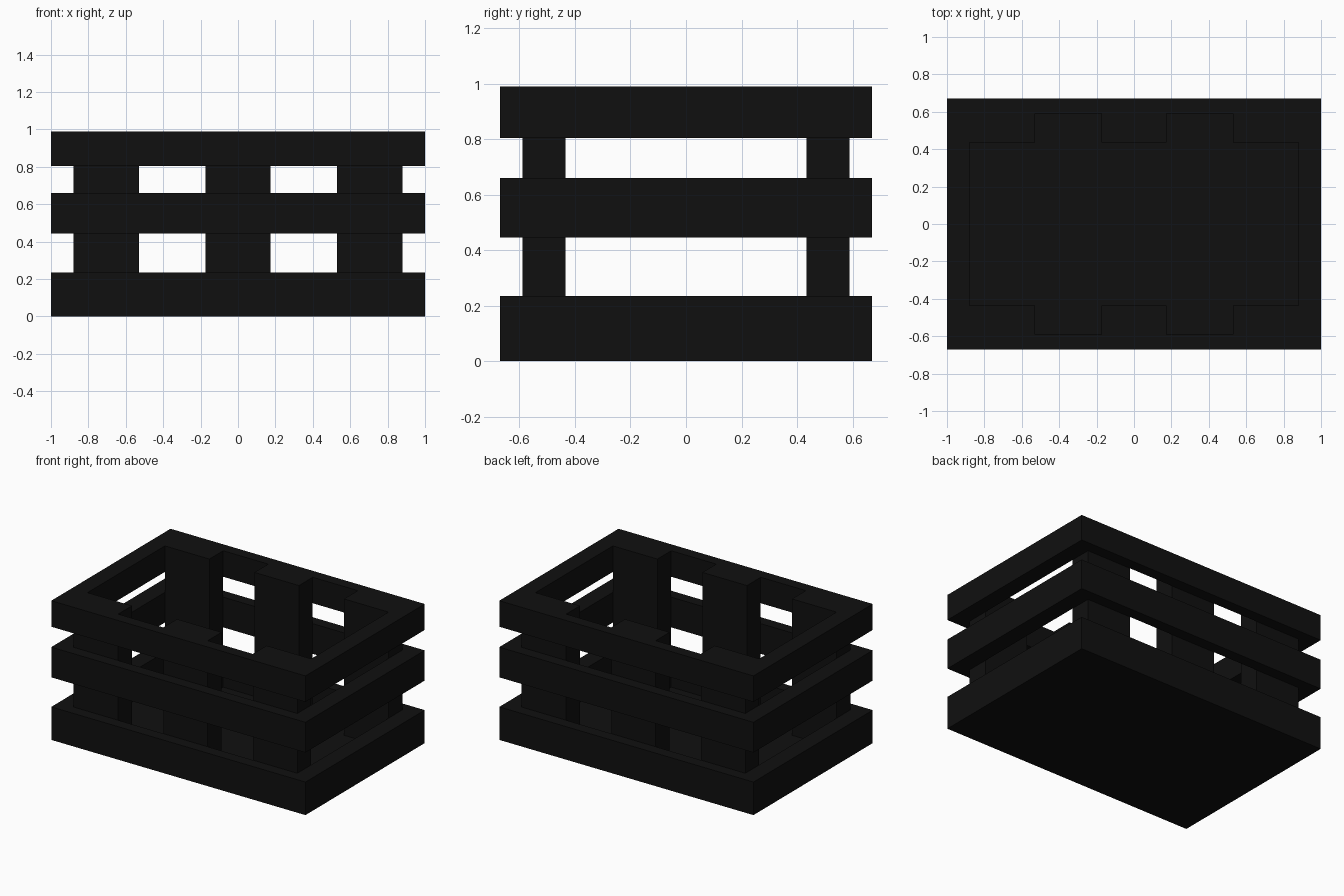
import bpy, bmesh

if "Cube" in bpy.data.objects:
    bpy.data.objects.remove(bpy.data.objects["Cube"])

X, Y = 1.0, 0.67          # outer half sizes
IX, IY = 0.88, 0.59       # inner half sizes of the slat frames
TOP = 0.99

mat = bpy.data.materials.new("dark_paint")
mat.diffuse_color = (0.005, 0.005, 0.005, 1)
mat.use_nodes = True
mat.node_tree.nodes["Principled BSDF"].inputs["Base Color"].default_value = mat.diffuse_color


def finish(name, bm):
    bmesh.ops.recalc_face_normals(bm, faces=bm.faces)
    mesh = bpy.data.meshes.new(name)
    bm.to_mesh(mesh)
    bm.free()
    mesh.materials.append(mat)
    obj = bpy.data.objects.new(name, mesh)
    bpy.context.collection.objects.link(obj)
    return obj


def box(name, x0, x1, y0, y1, z0, z1):
    bm = bmesh.new()
    bmesh.ops.create_cube(bm, size=1)
    for v in bm.verts:
        v.co.x = x1 if v.co.x > 0 else x0
        v.co.y = y1 if v.co.y > 0 else y0
        v.co.z = z1 if v.co.z > 0 else z0
    return finish(name, bm)


def frame(name, z0, z1):
    """Rectangular ring with mitred corners."""
    bm = bmesh.new()
    loops = []
    for hx, hy, z in ((X, Y, z0), (X, Y, z1), (IX, IY, z1), (IX, IY, z0)):
        loops.append([bm.verts.new((sx * hx, sy * hy, z))
                      for sx, sy in ((-1, -1), (1, -1), (1, 1), (-1, 1))])
    for k in range(4):
        a, b = loops[k], loops[(k + 1) % 4]
        for i in range(4):
            j = (i + 1) % 4
            bm.faces.new((a[i], a[j], b[j], b[i]))
    return finish(name, bm)


# floor panel
FLOOR = 0.02
box("floor_panel", -X, X, -Y, Y, 0, FLOOR)

# three horizontal slat frames
frame("bottom_slats", FLOOR, 0.235)
frame("middle_slats", 0.445, 0.66)
frame("top_slats", 0.805, TOP)

# three upright posts along the front and back
for side, y0, y1 in (("front", -IY, -0.435), ("back", 0.435, IY)):
    for place, cx in (("left", -0.705), ("centre", 0), ("right", 0.705)):
        box(f"{side}_{place}_post", cx - 0.175, cx + 0.175, y0, y1, FLOOR, TOP)
